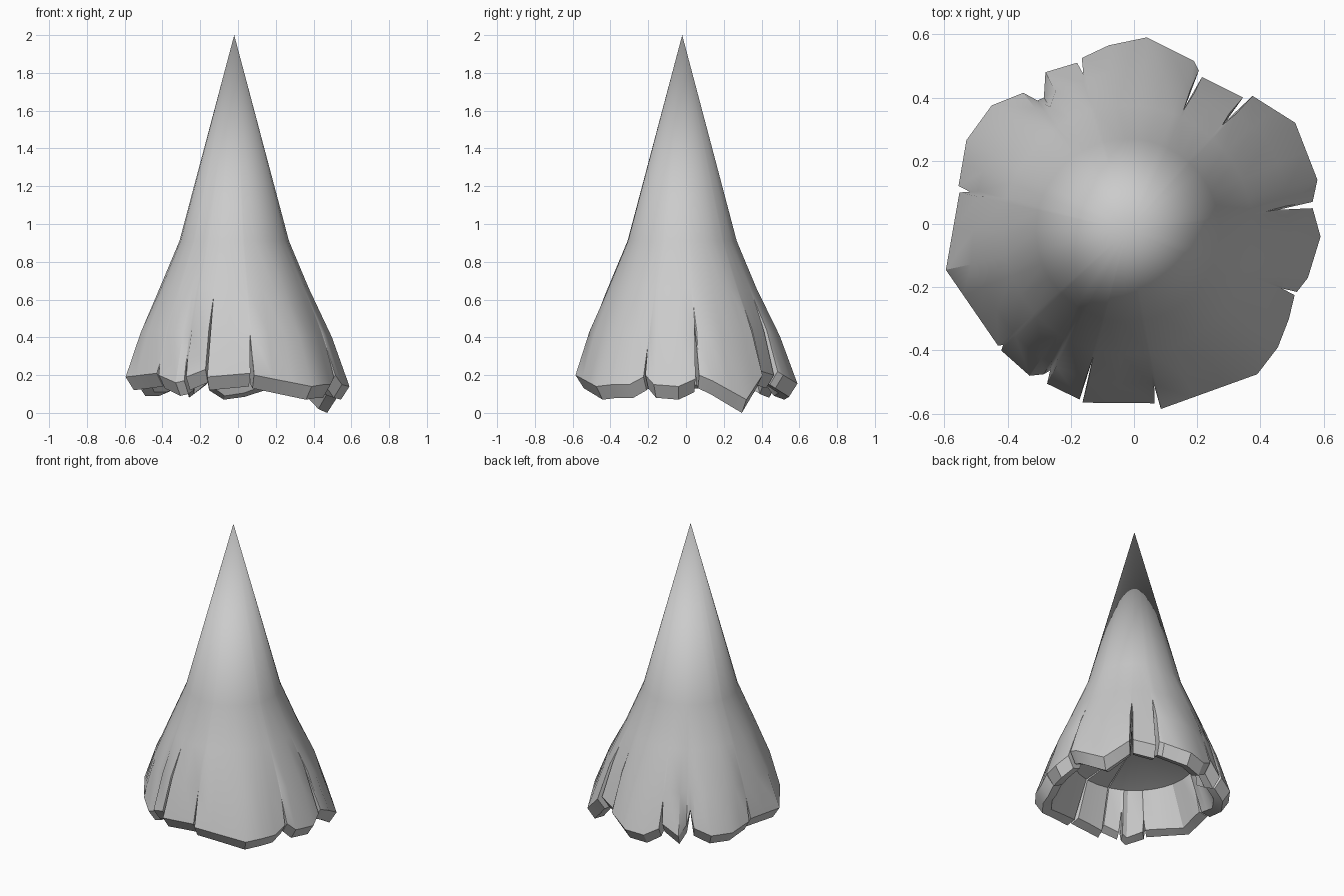
import bpy, bmesh, math
from mathutils import Vector

if "Cube" in bpy.data.objects:
    bpy.data.objects.remove(bpy.data.objects["Cube"])

CX, CY = -0.02, -0.02          # axis of the cone
TIP = (CX, CY, 2.0)

# Torn hem, counter-clockwise: each flap's outer rim points, then height and dent of the tear after it
FLAPS = [
    ([(.565, .07, .2), (.58, .14, .17), (.51, .32, .07), (.375, .405, .2)], (.43, .03)),
    ([(.345, .40, .22), (.215, .465, .2)], (.54, .01)),
    ([(.205, .485, .22), (.19, .515, .2), (.04, .59, .155), (-.08, .565, .14), (-.165, .525, .19)], (.36, 0)),
    ([(-.18, .51, .22), (-.28, .48, .15), (-.285, .4, .2)], (.3, 0)),
    ([(-.35, .415, .2), (-.45, .375, .16), (-.53, .265, .16), (-.555, .12, .19)], (.33, 0)),
    ([(-.552, .1, .2), (-.595, -.145, .19), (-.43, -.385, .21)], (.26, 0)),
    ([(-.42, -.4, .2), (-.33, -.48, .16), (-.285, -.475, .17)], (.31, 0)),
    ([(-.275, -.505, .19), (-.172, -.555, .23)], (.58, 0)),
    ([(-.163, -.565, .19), (.065, -.567, .21)], (.42, 0)),
    ([(.085, -.585, .2), (.39, -.475, .14), (.455, -.39, .15), (.49, -.3, .15), (.508, -.225, .19)], (.35, 0)),
    ([(.515, -.215, .2), (.55, -.17, .15), (.59, -.04, .14), (.565, .05, .18)], (.48, 0)),
]


def angle(p):
    a = math.atan2(p[1] - CY, p[0] - CX)
    return a if a > math.radians(7.5) else a + math.tau


def ring_point(a, r, z):
    return Vector((CX + r * math.cos(a), CY + r * math.sin(a), z))


def inset(p, dr, dz):
    d = Vector((p[0] - CX, p[1] - CY, 0)).normalized()
    return Vector(p) - d * dr - Vector((0, 0, dz))


def rim_column(a, p):
    """Upper ring, middle ring, slight bulge, rim."""
    p = Vector(p)
    mid = ring_point(a, .395, .66)
    return [ring_point(a, .29, .91), mid, inset(mid.lerp(p, .5), -.015, 0), p]


def at_height(col, z):
    for u, v in zip(col, col[1:]):
        if v.z <= z <= u.z:
            return u.lerp(v, (u.z - z) / (u.z - v.z))
    return col[-1]


# Columns around the hem; tear columns follow the surface but stop higher up
columns = []
for i, (rim, (tear_z, dent)) in enumerate(FLAPS):
    for k, p in enumerate(rim):
        a = angle(p)
        columns.append((rim_column(a, p), False))
        if k + 1 < len(rim):
            q = rim[k + 1]
            n = math.ceil((angle(q) - a) / math.radians(14))
            for s in range(1, n):
                m = Vector(p).lerp(Vector(q), s / n)
                columns.append((rim_column(angle(m), m), False))
    first = FLAPS[(i + 1) % len(FLAPS)][0][0]
    left, right = rim_column(angle(rim[-1]), rim[-1]), rim_column(angle(first), first)
    mean = [(u + v) / 2 for u, v in zip(left, right)]
    low = at_height(mean, max(mean[2].z, (mean[1].z + tear_z) / 2))
    tear = inset(at_height(mean, tear_z), dent, 0)
    columns.append(([mean[0], mean[1], low, tear], True))

bm = bmesh.new()
outer, inner = [], []
for col, is_tear in columns:
    outer.append([bm.verts.new(c) for c in col])
    # bevelled lip of the hem, then the edge of the shallow hollow
    if is_tear:
        lip = [inset(col[3], .05, .03), inset(col[3], .1, .03)]
    else:
        lip = [inset(col[3], .045, .07), inset(col[3], .1, .05)]
    a = angle(col[0])
    lip.append(ring_point(a, .38, max(.4, lip[1].z + .02)))
    inner.append([bm.verts.new(c) for c in lip])

# Outer skin, thick lip and the underside of the hollow
tip, roof = bm.verts.new(TIP), bm.verts.new((CX, CY, .5))
n = len(columns)
for i in range(n):
    j = (i + 1) % n
    bm.faces.new((tip, outer[i][0], outer[j][0]))
    bm.faces.new((roof, inner[j][2], inner[i][2]))
    for r in range(3):
        bm.faces.new((outer[i][r], outer[i][r + 1], outer[j][r + 1], outer[j][r]))
    bm.faces.new((outer[i][3], inner[i][0], inner[j][0], outer[j][3]))
    for r in range(2):
        bm.faces.new((inner[i][r], inner[i][r + 1], inner[j][r + 1], inner[j][r]))

bmesh.ops.recalc_face_normals(bm, faces=bm.faces)
mesh = bpy.data.meshes.new("torn_cone")
bm.to_mesh(mesh)
bm.free()
cone = bpy.data.objects.new("torn_cone", mesh)
bpy.context.collection.objects.link(cone)
bpy.context.view_layer.objects.active = cone
cone.select_set(True)
bpy.ops.object.shade_smooth_by_angle(angle=math.radians(30))
